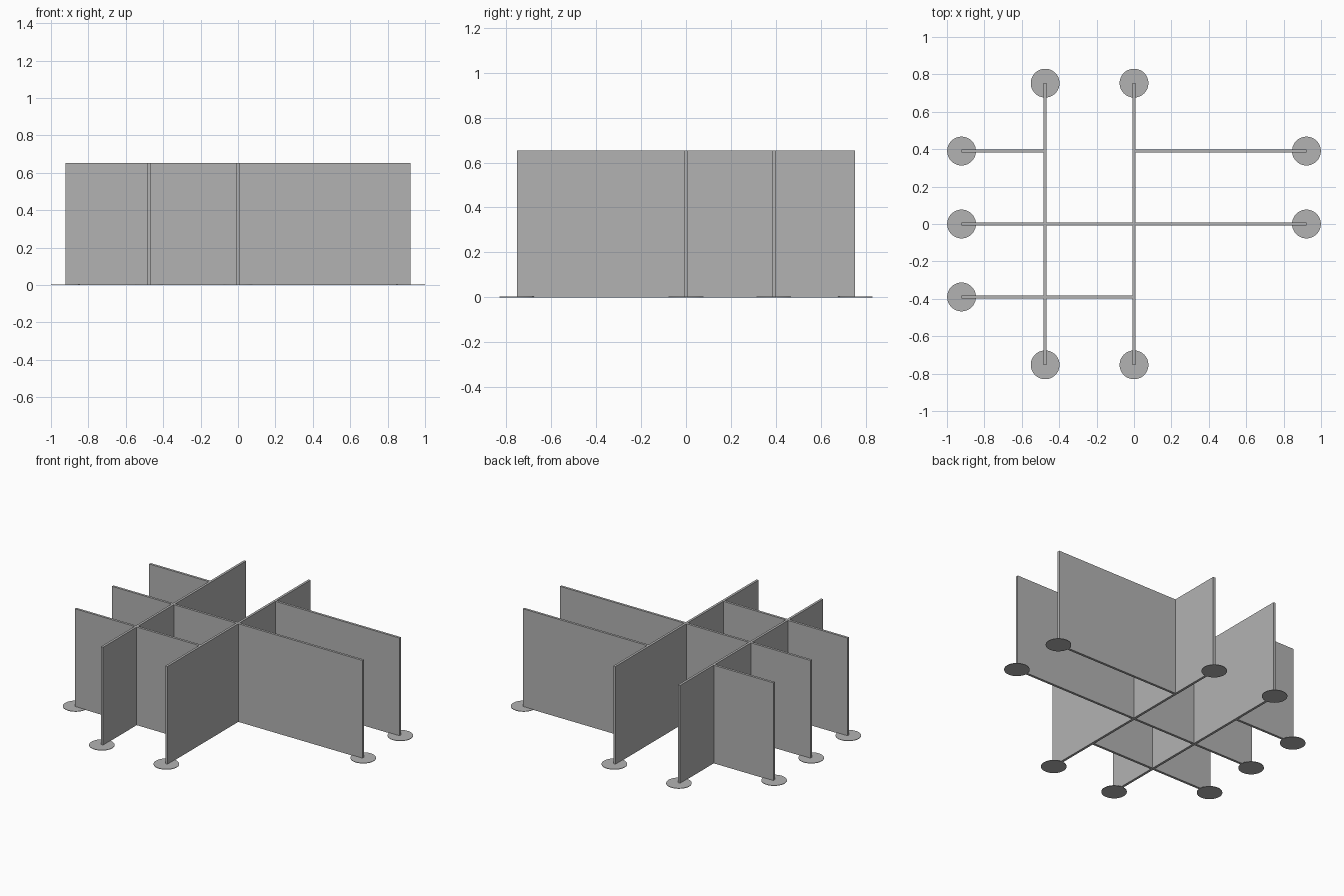
import bpy

cube = bpy.data.objects.get("Cube")
if cube:
    bpy.data.objects.remove(cube, do_unlink=True)

HEIGHT, THICK = 0.653, 0.016
FOOT_R, FOOT_H = 0.077, 0.003
END_X, END_Y = 0.922, 0.753      # outer ends of the panels
LEFT_X, ROW_Y = -0.475, 0.39     # offset panel lines

grey = bpy.data.materials.new("panel grey")
grey.use_nodes = True
grey.diffuse_color = (0.45, 0.45, 0.45, 1)
grey.node_tree.nodes["Principled BSDF"].inputs["Base Color"].default_value = (0.45, 0.45, 0.45, 1)


def panel(name, x0, x1, y0, y1):
    """Upright panel filling the given footprint."""
    bpy.ops.mesh.primitive_cube_add(size=1, location=((x0 + x1) / 2, (y0 + y1) / 2, HEIGHT / 2))
    ob = bpy.context.object
    ob.name = name
    ob.scale = (x1 - x0, y1 - y0, HEIGHT)
    bpy.ops.object.transform_apply(location=False, rotation=False, scale=True)
    ob.data.materials.append(grey)


def foot(name, x, y):
    """Thin round floor plate."""
    bpy.ops.mesh.primitive_cylinder_add(vertices=48, radius=FOOT_R, depth=FOOT_H,
                                        location=(x, y, FOOT_H / 2))
    ob = bpy.context.object
    ob.name = name
    ob.data.materials.append(grey)
    bpy.ops.object.shade_smooth_by_angle()


h = THICK / 2

# Long panels running front to back, with a foot at each end
for name, x in (("right", LEFT_X), ("middle", 0)):
    panel(f"{name}_long_panel", x - h, x + h, -END_Y, END_Y)
    for end, y in (("front", -END_Y), ("back", END_Y)):
        foot(f"{name}_{end}_foot", x, y)

# Cross panels, butted against the long panels
for name, y, has_bay, has_left in (("front", -ROW_Y, True, False),
                                   ("centre", 0, True, True),
                                   ("back", ROW_Y, False, True)):
    panel(f"{name}_right_wing", -END_X, LEFT_X - h, y - h, y + h)
    foot(f"{name}_right_wing_foot", -END_X, y)
    if has_bay:
        panel(f"{name}_bay_panel", LEFT_X + h, -h, y - h, y + h)
    if has_left:
        panel(f"{name}_left_wing", h, END_X, y - h, y + h)
        foot(f"{name}_left_wing_foot", END_X, y)
